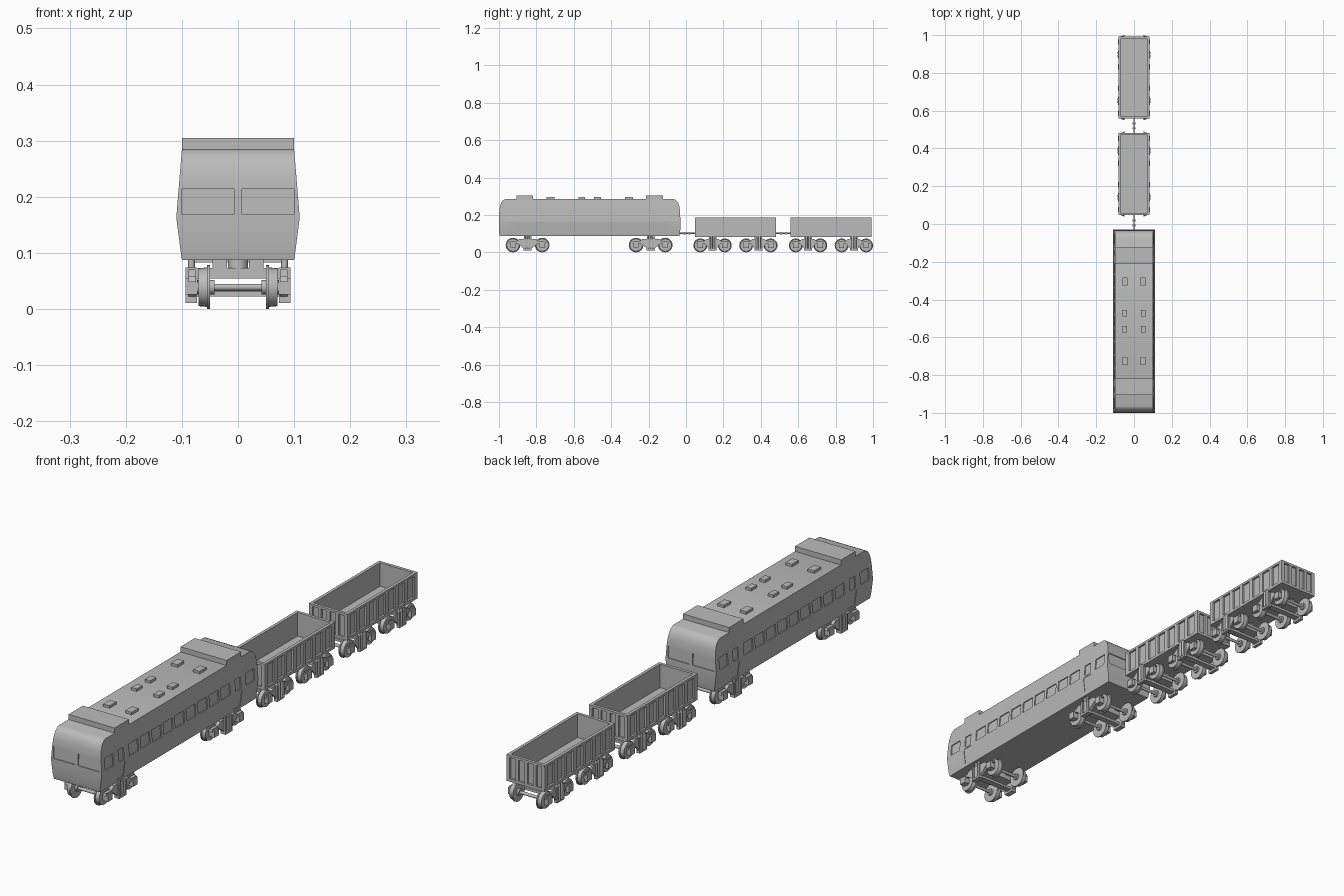
import bpy, bmesh, math
from mathutils import Matrix, Vector

if "Cube" in bpy.data.objects:
    bpy.data.objects.remove(bpy.data.objects["Cube"])

grey = bpy.data.materials.new("plain_grey")
grey.diffuse_color = (0.5, 0.5, 0.5, 1)
grey.use_nodes = True
grey.node_tree.nodes["Principled BSDF"].inputs["Base Color"].default_value = grey.diffuse_color


def box(bm, x0, x1, y0, y1, z0, z1):
    m = Matrix.Translation(((x0 + x1) / 2, (y0 + y1) / 2, (z0 + z1) / 2))
    m = m @ Matrix.Diagonal((abs(x1 - x0), abs(y1 - y0), abs(z1 - z0), 1))
    bmesh.ops.create_cube(bm, size=1, matrix=m)


def cyl(bm, a, b, r0, r1=None, n=32):
    a, b = Vector(a), Vector(b)
    d = b - a
    m = Matrix.Translation((a + b) / 2) @ d.to_track_quat('Z', 'Y').to_matrix().to_4x4()
    bmesh.ops.create_cone(bm, cap_ends=True, segments=n, radius1=r0,
                          radius2=r0 if r1 is None else r1, depth=d.length, matrix=m)


def loft(bm, rings):
    # closed solid through rings with equal vertex counts
    vs = [[bm.verts.new(p) for p in ring] for ring in rings]
    n = len(vs[0])
    for a, b in zip(vs, vs[1:]):
        for i in range(n):
            bm.faces.new((a[i], a[(i + 1) % n], b[(i + 1) % n], b[i]))
    bm.faces.new(vs[0][::-1])
    bm.faces.new(vs[-1])


def finish(name, bm, smooth=False):
    bmesh.ops.recalc_face_normals(bm, faces=bm.faces)
    me = bpy.data.meshes.new(name)
    bm.to_mesh(me)
    bm.free()
    ob = bpy.data.objects.new(name, me)
    bpy.context.collection.objects.link(ob)
    me.materials.append(grey)
    if smooth:
        bpy.ops.object.select_all(action='DESELECT')
        ob.select_set(True)
        bpy.context.view_layer.objects.active = ob
        bpy.ops.object.shade_smooth_by_angle(angle=math.radians(35))
    return ob


# ---- railcar body: stacked rectangles (height, half width, half length)
CY = -0.515
rows = [(0.087, 0.100, 0.480), (0.105, 0.1025, 0.484), (0.163, 0.110, 0.485),
        (0.218, 0.1055, 0.4835), (0.245, 0.1033, 0.480), (0.262, 0.1019, 0.4745),
        (0.274, 0.1009, 0.467), (0.281, 0.1003, 0.459), (0.285, 0.100, 0.448)]


def at(z, k):
    for a, b in zip(rows, rows[1:]):
        if z <= b[0]:
            return a[k] + (b[k] - a[k]) * (z - a[0]) / (b[0] - a[0])
    return rows[-1][k]


bm = bmesh.new()
loft(bm, [[(-w, CY - l, z), (w, CY - l, z), (w, CY + l, z), (-w, CY + l, z)]
          for z, w, l in rows])
body = finish("railcar_body", bm, True)

# window and door recesses cut into sides and ends
cut = bmesh.new()


def side_recess(y0, y1, z0, z1, depth=0.004):
    for s in (-1, 1):
        loft(cut, [[(s * (at(z, 1) - depth), y0, z), (s * (at(z, 1) + 0.01), y0, z),
                    (s * (at(z, 1) + 0.01), y1, z), (s * (at(z, 1) - depth), y1, z)]
                   for z in (z0, z1)])


for i in range(-4, 5):
    side_recess(CY + i * 0.071 - 0.028, CY + i * 0.071 + 0.028, 0.168, 0.214)
for e in (-1, 1):
    side_recess(CY + e * 0.345, CY + e * 0.378, 0.168, 0.214)     # door window
    side_recess(CY + e * 0.339, CY + e * 0.384, 0.098, 0.160, 0.002)  # door panel
    side_recess(CY + e * 0.410, CY + e * 0.462, 0.168, 0.214)     # cab window
    for s in (-1, 1):                                             # windscreens
        loft(cut, [[(s * 0.007, CY + e * (at(z, 2) - 0.004), z),
                    (s * 0.100, CY + e * (at(z, 2) - 0.004), z),
                    (s * 0.100, CY + e * (at(z, 2) + 0.01), z),
                    (s * 0.007, CY + e * (at(z, 2) + 0.01), z)] for z in (0.168, 0.214)])
cutter = finish("window_cutter", cut)
mod = body.modifiers.new("windows", 'BOOLEAN')
mod.operation, mod.solver, mod.object = 'DIFFERENCE', 'EXACT', cutter
bpy.context.view_layer.objects.active = body
bpy.ops.object.modifier_apply(modifier="windows")
bpy.data.objects.remove(cutter)

# roof equipment
bm = bmesh.new()
for e in (-1, 1):
    box(bm, -0.1, 0.1, CY + e * 0.302, CY + e * 0.391, 0.28, 0.305)
finish("roof_units", bm)
bm = bmesh.new()
for s in (-1, 1):
    for e in (-1, 1):
        for d, hw, hl in ((0.21, 0.014, 0.021), (0.042, 0.012, 0.018)):
            y = CY + e * d
            box(bm, s * 0.048 - hw, s * 0.048 + hw, y - hl, y + hl, 0.28, 0.295)
finish("roof_vents", bm)


# ---- bogies
def bogie(name, yc, h, r, top, out):
    bm = bmesh.new()
    for y in (yc - h, yc + h):
        cyl(bm, (-0.085, y, r), (0.085, y, r), 0.006, n=16)
        for s in (-1, 1):
            cyl(bm, (s * 0.050, y, r), (s * 0.055, y, r), r)                 # flange
            cyl(bm, (s * 0.055, y, r), (s * 0.070, y, r), r * 0.9, r * 0.86)  # tread
            cyl(bm, (s * 0.042, y, r), (s * 0.074, y, r), 0.013, n=20)       # hub
    finish(name + "_wheelsets", bm, True)
    bm = bmesh.new()
    prof = [(h + 0.020, 0.048), (h + 0.016, 0.058), (h - 0.018, 0.058), (h - 0.032, 0.070),
            (-h + 0.032, 0.070), (-h + 0.018, 0.058), (-h - 0.016, 0.058), (-h - 0.020, 0.048),
            (-h + 0.022, 0.048), (-0.022, 0.022), (0.022, 0.022), (h - 0.022, 0.048)]
    for s in (-1, 1):
        loft(bm, [[(s * x, yc + y, z) for y, z in prof] for x in (0.075, out - 0.006)])
        for e in (-1, 1):
            y = yc + e * h
            box(bm, s * 0.072, s * out, y - 0.014, y + 0.014, r - 0.013, r + 0.015)
            box(bm, s * 0.073, s * out, yc + e * 0.014, yc + e * 0.022, 0.012, 0.074)
        box(bm, s * 0.073, s * out, yc - 0.022, yc + 0.022, 0.011, 0.020)
        box(bm, s * 0.02, s * 0.045, yc - 0.02, yc + 0.02, 0.06, top)
    # cross members
    box(bm, -0.08, 0.08, yc - 0.02, yc + 0.02, 0.054, 0.073)
    box(bm, -0.075, 0.075, yc - 0.012, yc + 0.012, 0.022, 0.032)
    finish(name + "_frame", bm)
    bm = bmesh.new()
    for s in (-1, 1):
        for e in (-1, 1):
            cyl(bm, (s * 0.083, yc + e * 0.007, 0.018), (s * 0.083, yc + e * 0.007, top), 0.006, n=12)
    cyl(bm, (0, yc, 0.06), (0, yc, top), 0.018, n=20)
    finish(name + "_springs", bm, True)


bogie("railcar_front_bogie", -0.847, 0.078, 0.039, 0.09, 0.094)
bogie("railcar_rear_bogie", -0.189, 0.078, 0.039, 0.09, 0.094)


# ---- open wagons
def wagon(name, y0, y1):
    bm = bmesh.new()
    w, t = 0.083, 0.008
    z0, z1 = 0.083, 0.186
    box(bm, -w, w, y0, y1, z0, z0 + 0.011)                 # floor and sill
    for s in (-1, 1):
        box(bm, s * (w - t - 0.004), s * (w - t), y0 + t, y1 - t, z0, z1)
        box(bm, s * (w - t - 0.004), s * w, y0, y1, z1 - 0.009, z1)
    for ye, d in ((y0, 1), (y1, -1)):
        box(bm, -w + t, w - t, ye + d * t, ye + d * (t + 0.004), z0, z1)
        box(bm, -w, w, ye, ye + d * (t + 0.004), z1 - 0.009, z1)
    finish(name + "_box", bm)
    bm = bmesh.new()
    n, rw = 8, 0.020
    for i in range(n):                                     # side ribs
        y = y0 + (y1 - y0 - rw) * i / (n - 1)
        for s in (-1, 1):
            box(bm, s * (w - t - 0.001), s * (w - 0.0005), y, y + rw, z0 + 0.002, z1 - 0.002)
    n, rw = 5, 0.014
    for i in range(n):                                     # end ribs
        x = -w + (2 * w - rw) * i / (n - 1)
        for ye, d in ((y0, 1), (y1, -1)):
            box(bm, x, x + rw, ye + d * 0.0005, ye + d * (t + 0.001), z0 + 0.002, z1 - 0.002)
    finish(name + "_ribs", bm)
    yc = (y0 + y1) / 2
    for label, e in (("front", -1), ("rear", 1)):
        bogie(f"{name}_{label}_bogie", yc + e * 0.1225, 0.0655, 0.037, 0.085, 0.086)


wagon("first_wagon", 0.047, 0.482)
wagon("second_wagon", 0.5575, 0.9925)

# ---- couplings
for name, a, b in (("front_coupling", -0.045, 0.055), ("rear_coupling", 0.475, 0.565)):
    bm = bmesh.new()
    m = (a + b) / 2
    cyl(bm, (0, a, 0.102), (0, b, 0.102), 0.0035, n=12)
    for y in (m - 0.013, m + 0.013):
        cyl(bm, (0, y - 0.005, 0.102), (0, y + 0.005, 0.102), 0.007, n=16)
    finish(name, bm, True)
